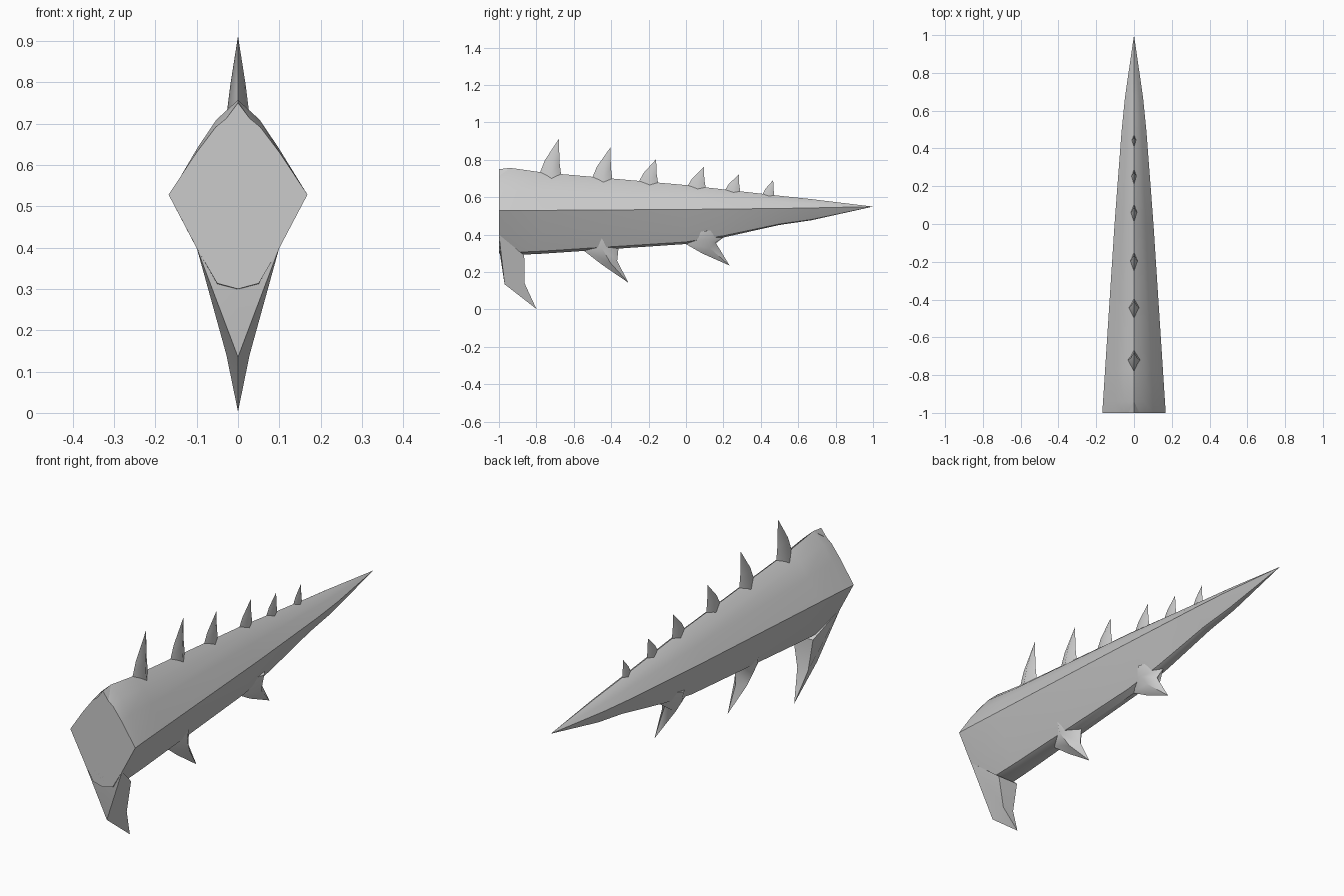
import bpy, bmesh, math

if "Cube" in bpy.data.objects:
    bpy.data.objects.remove(bpy.data.objects["Cube"])


def finish(name, verts, faces, angle=35):
    mesh = bpy.data.meshes.new(name)
    mesh.from_pydata(verts, [], faces)
    bm = bmesh.new()
    bm.from_mesh(mesh)
    bmesh.ops.remove_doubles(bm, verts=bm.verts, dist=0.0005)
    bmesh.ops.recalc_face_normals(bm, faces=bm.faces)
    bm.to_mesh(mesh)
    bm.free()
    obj = bpy.data.objects.new(name, mesh)
    bpy.context.collection.objects.link(obj)
    bpy.ops.object.select_all(action='DESELECT')
    obj.select_set(True)
    bpy.context.view_layer.objects.active = obj
    bpy.ops.object.shade_smooth_by_angle(angle=math.radians(angle))
    return obj


def loft(name, rings, tip, angle=35):
    """Skin equal-length rings and close them on a tip point."""
    n = len(rings[0])
    verts = [p for r in rings for p in r] + [tip]
    faces = [tuple(range(n))]
    for k in range(len(rings) - 1):
        for i in range(n):
            j = (i + 1) % n
            faces.append((k*n + i, k*n + j, (k+1)*n + j, (k+1)*n + i))
    last = (len(rings) - 1) * n
    faces += [(last + i, last + (i+1) % n, len(verts) - 1) for i in range(n)]
    return finish(name, verts, faces, angle)


def body_ring(y, top, bottom, width, mid):
    up, down = top - mid, mid - bottom
    half = [(0.6, mid + up*0.49), (0.32, mid + up*0.79)]
    low = [(0.30, mid - down*0.94), (0.6, mid - down*0.56)]
    right = low + [(1, mid)] + half
    ring = [(0, y, bottom)] + [(x*width, y, z) for x, z in right]
    ring += [(0, y, top)] + [(-x*width, y, z) for x, z in reversed(right)]
    return ring


# Tapering body: y, top, bottom, half width, widest height
stations = [(-1, 0.735, 0.30, 0.168, 0.528), (-0.94, 0.757, 0.29, 0.164, 0.529),
            (-0.77, 0.733, 0.298, 0.153, 0.53), (0, 0.665, 0.35, 0.103, 0.535),
            (0.2, 0.642, 0.385, 0.088, 0.537), (0.5, 0.608, 0.452, 0.065, 0.54),
            (0.67, 0.59, 0.477, 0.048, 0.543)]
loft("body", [body_ring(*s) for s in stations], (0, 1, 0.55))

# Small raised peak at the front of the ridge
finish("front_peak",
       [(0, -1, 0.75), (0.03, -1, 0.71), (-0.03, -1, 0.71), (0, -0.94, 0.757)],
       [(0, 1, 2), (0, 1, 3), (0, 2, 3), (1, 2, 3)])


def diamond(front, back, width):
    (fy, fz), (by, bz) = front, back
    my, mz = fy*0.45 + by*0.55, (fz + bz) / 2
    return [(0, fy, fz), (width, my, mz), (0, by, bz), (-width, my, mz)]


# Row of back spines: start y, base z, tip y, tip z
for i, (y, z, ty, tz) in enumerate([
        (-0.78, 0.733, -0.68, 0.912), (-0.50, 0.707, -0.405, 0.865),
        (-0.25, 0.687, -0.16, 0.803), (0.01, 0.663, 0.095, 0.762),
        (0.21, 0.640, 0.282, 0.722), (0.41, 0.618, 0.466, 0.692)]):
    h, d = tz - z, ty - y
    end = ty + d*0.12
    w = 0.15 * h
    loft("back_spine_%d" % (i + 1), [
        diamond((y - 0.005, z - 0.04), (end, z - 0.05), w*1.3),
        diamond((y, z), (end, z - 0.012), w),
        diamond((y + d*0.25, z + h*0.36), (end - d*0.08, z + h*0.3), w*0.7)],
        (0, ty, tz), 60)

# Two lower barbs
for name, base, mid, tip in [
        ("middle_barb", ((-0.56, 0.325), (-0.36, 0.335)),
         ((-0.45, 0.24), (-0.368, 0.26)), (-0.308, 0.143)),
        ("rear_barb", ((-0.01, 0.355), (0.20, 0.385)),
         ((0.09, 0.298), (0.158, 0.358)), (0.233, 0.235))]:
    f, b = base
    loft(name, [diamond((f[0], f[1] + 0.05), (b[0], b[1] + 0.05), 0.062),
                diamond(f, b, 0.052),
                diamond(*mid, 0.034)], (0, *tip), 60)

# Front fang: flat front triangle, wider back, hooked tip
s = [(0.10, -1, 0.40), (0.052, -0.865, 0.29), (0.028, -0.863, 0.14)]
verts = s + [(-x, y, z) for x, y, z in s]
verts += [(0, -1, 0.33), (0, -0.97, 0.135), (0, -0.80, 0.003)]
faces = [(0, 3, 6), (0, 6, 7), (3, 6, 7), (0, 7, 2, 1), (3, 7, 5, 4),
         (2, 7, 8), (5, 7, 8), (1, 2, 5, 4), (2, 8, 5), (0, 1, 4, 3)]
finish("front_fang", verts, faces)
